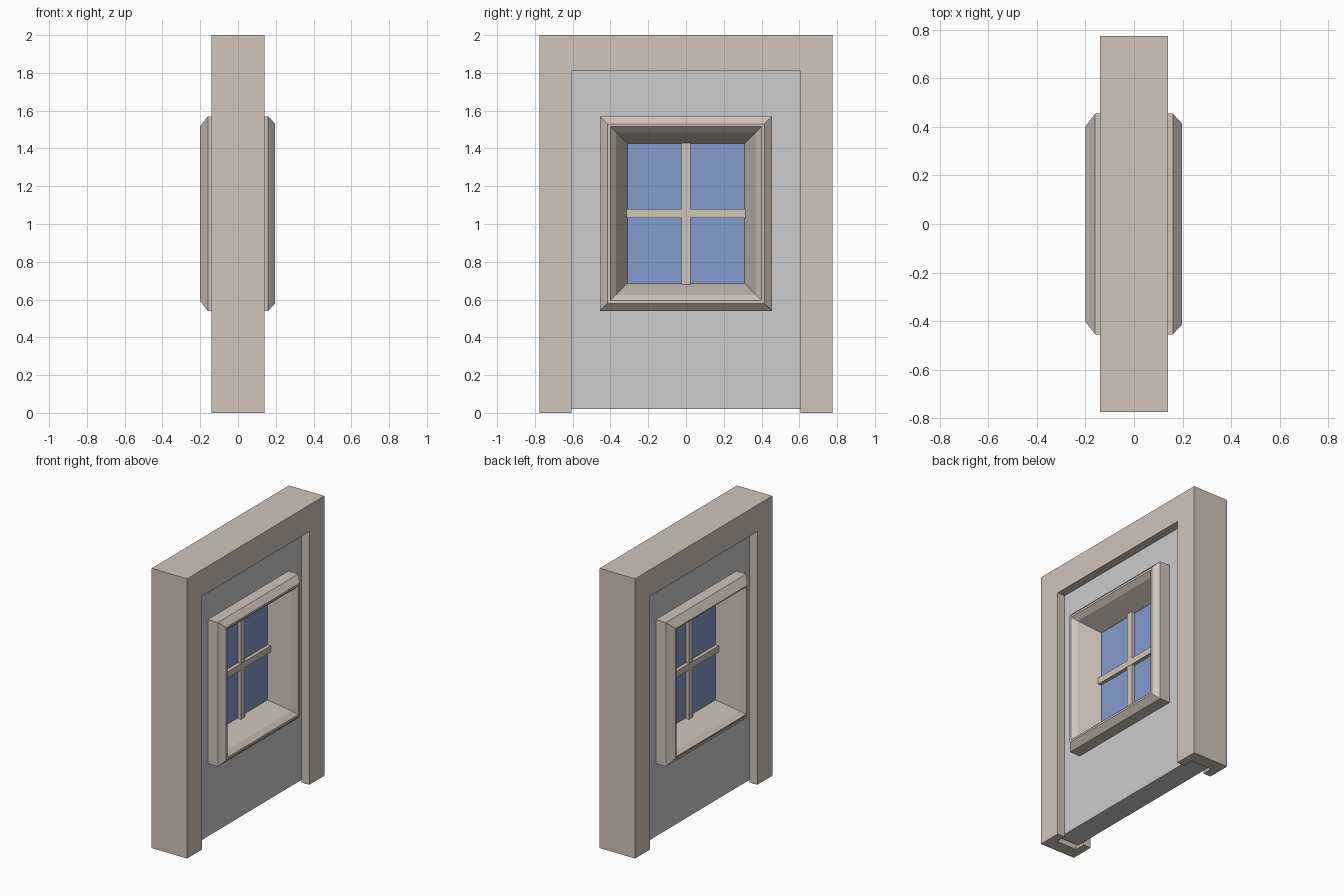
import bpy
import bmesh

if "Cube" in bpy.data.objects:
    bpy.data.objects.remove(bpy.data.objects["Cube"])


def material(name, rgb):
    m = bpy.data.materials.new(name)
    m.diffuse_color = (*rgb, 1)
    m.use_nodes = True
    m.node_tree.nodes["Principled BSDF"].inputs["Base Color"].default_value = m.diffuse_color
    return m


WOOD = material("wood", (0.63, 0.555, 0.49))
GLASS = material("glass", (0.23, 0.33, 0.62))


def loft(name, rings, mat=None, cyclic=True):
    """Join matching cross-sections into a solid; open sweeps get end caps."""
    bm = bmesh.new()
    vs = [[bm.verts.new(p) for p in ring] for ring in rings]
    n = len(vs[0])
    for i in range(len(vs) if cyclic else len(vs) - 1):
        a, b = vs[i], vs[(i + 1) % len(vs)]
        for j in range(n):
            k = (j + 1) % n
            bm.faces.new((a[j], a[k], b[k], b[j]))
    if not cyclic:
        bm.faces.new(vs[0])
        bm.faces.new(vs[-1])
    bmesh.ops.recalc_face_normals(bm, faces=bm.faces)
    me = bpy.data.meshes.new(name)
    bm.to_mesh(me)
    bm.free()
    ob = bpy.data.objects.new(name, me)
    bpy.context.collection.objects.link(ob)
    if mat:
        me.materials.append(mat)
    return ob


def rect(x, hy, z0, z1):
    return [(x, -hy, z0), (x, hy, z0), (x, hy, z1), (x, -hy, z1)]


def box(name, hx, hy, z0, z1, mat):
    return loft(name, [rect(-hx, hy, z0, z1), rect(hx, hy, z0, z1)], mat, False)


# Surround: grooved section (x, share of width inward) swept up, across and down
section = [(-0.14, 0), (0.14, 0), (0.14, 1), (0.08, 1),
           (0.08, 0.55), (-0.08, 0.55), (-0.08, 1), (-0.14, 1)]
path = [(-1, 0), (-1, 1), (1, 1), (1, 0)]
loft("door_surround",
     [[(x, s * (0.775 - 0.17 * t), up * (2 - 0.19 * t)) for x, t in section]
      for s, up in path], WOOD, False)

# Panel sitting in the groove, with an opening for the window
loft("door_panel", [rect(x, hy, z0, z1) for x, hy, z0, z1 in (
    (0.08, 0.66, 0.02, 1.86), (0.08, 0.40, 0.60, 1.51),
    (-0.08, 0.40, 0.60, 1.51), (-0.08, 0.66, 0.02, 1.86))])

# Window moulding: (inset from outer edge, x) swept around the opening
moulding = [(0, 0.16), (0.04, 0.197), (0.055, 0.197), (0.085, 0.165),
            (0.145, 0.02), (0.145, -0.02), (0.085, -0.165),
            (0.06, -0.2), (0.052, -0.2), (0, -0.16)]
loft("window_frame",
     [rect(x, 0.455 - d, 0.54 + d, 1.57 - d) for d, x in moulding], WOOD)

# Glass and crossing glazing bars
box("window_glass", 0.015, 0.312, 0.683, 1.427, GLASS)
box("glazing_bar_upright", 0.038, 0.023, 0.68, 1.43, WOOD)
box("glazing_bar_level", 0.04, 0.315, 1.033, 1.079, WOOD)
